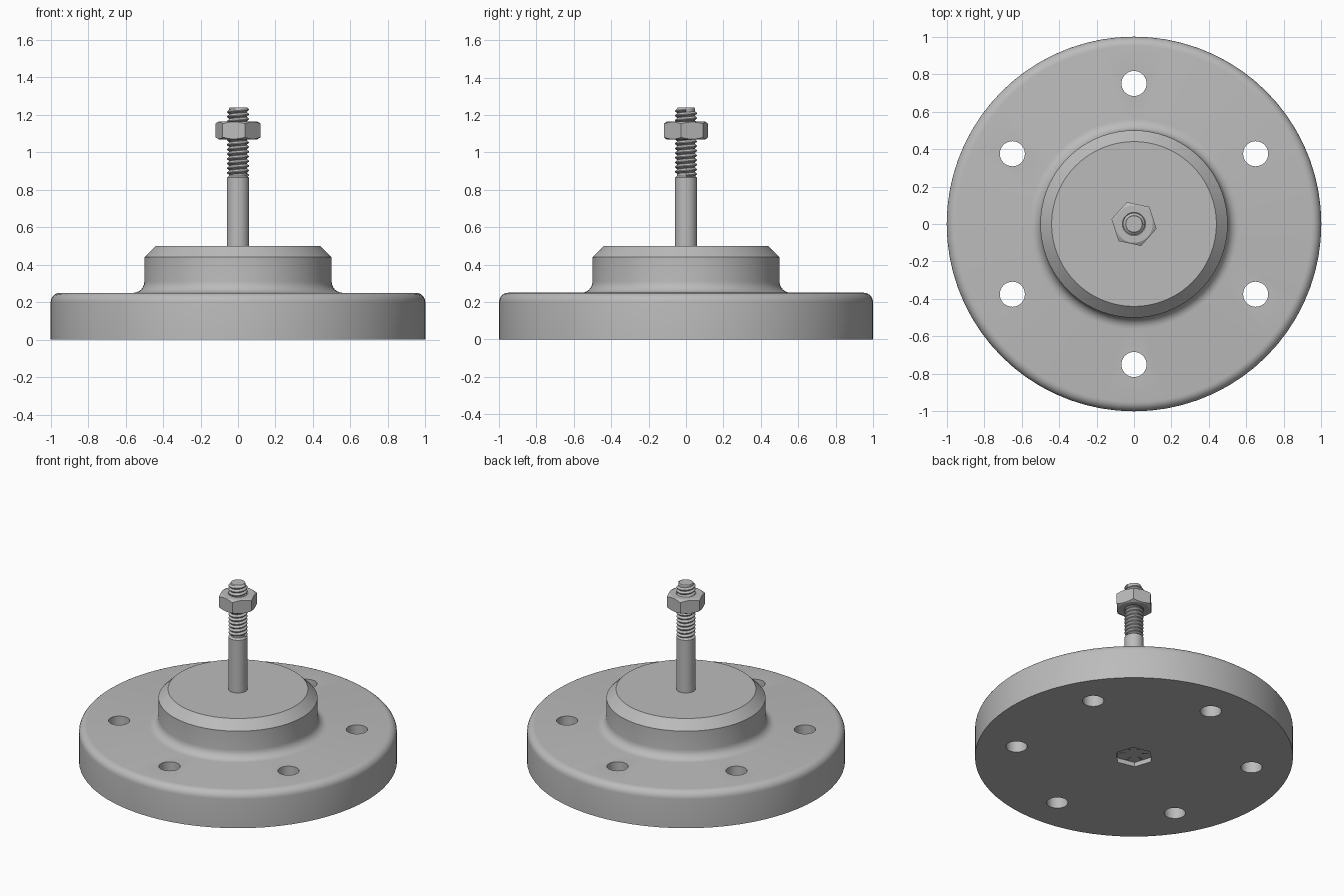
import bpy, bmesh
from math import pi, cos, sin, radians
from mathutils import Matrix, Vector

cube = bpy.data.objects.get("Cube")
if cube:
    bpy.data.objects.remove(cube, do_unlink=True)

HEX_TURN = radians(18)

steel = bpy.data.materials.new("steel grey")
steel.use_nodes = True
GREY = (0.5, 0.5, 0.5, 1)
steel.diffuse_color = GREY
steel.node_tree.nodes["Principled BSDF"].inputs["Base Color"].default_value = GREY


def make(name, bm):
    bmesh.ops.recalc_face_normals(bm, faces=bm.faces)
    mesh = bpy.data.meshes.new(name)
    bm.to_mesh(mesh)
    bm.free()
    mesh.materials.append(steel)
    obj = bpy.data.objects.new(name, mesh)
    bpy.context.collection.objects.link(obj)
    return obj


def lathe(name, profile, steps=64, closed=False):
    """Revolve (radius, height) points around z."""
    bm = bmesh.new()
    vs = [bm.verts.new((r, 0, z)) for r, z in profile]
    pairs = list(zip(vs, vs[1:])) + ([(vs[-1], vs[0])] if closed else [])
    edges = [bm.edges.new(p) for p in pairs]
    bmesh.ops.spin(bm, geom=vs + edges, axis=(0, 0, 1), cent=(0, 0, 0),
                   angle=2 * pi, steps=steps)
    bmesh.ops.remove_doubles(bm, verts=bm.verts, dist=1e-5)
    return make(name, bm)


def prism(bm, sides, radius, z0, z1, x=0, y=0, turn=0):
    place = Matrix.Translation((x, y, (z0 + z1) / 2)) @ Matrix.Rotation(turn, 4, "Z")
    bmesh.ops.create_cone(bm, cap_ends=True, segments=sides, radius1=radius,
                          radius2=radius, depth=z1 - z0, matrix=place)


def carve(obj, bm, operation):
    """Apply a boolean with a temporary cutter."""
    cutter = make("cutter", bm)
    cutter.hide_render = True
    mod = obj.modifiers.new("carve", "BOOLEAN")
    mod.operation, mod.solver, mod.object = operation, "EXACT", cutter
    bpy.context.view_layer.update()
    graph = bpy.context.evaluated_depsgraph_get()
    result = bpy.data.meshes.new_from_object(obj.evaluated_get(graph))
    obj.modifiers.clear()
    obj.data = result
    bpy.data.objects.remove(cutter, do_unlink=True)


def smooth(obj, angle=30):
    bpy.ops.object.select_all(action="DESELECT")
    obj.select_set(True)
    bpy.context.view_layer.objects.active = obj
    bpy.ops.object.shade_smooth_by_angle(angle=radians(angle))


def arc(cx, cz, radius, start, end, steps=6):
    angles = [radians(start + (end - start) * i / steps) for i in range(steps + 1)]
    return [(cx + radius * cos(a), cz + radius * sin(a)) for a in angles]


# Flange with rounded rim, filleted hub and chamfered hub top
profile = [(0, 0), (1, 0)]
profile += arc(0.95, 0.2, 0.05, 0, 90)
profile += arc(0.56, 0.31, 0.06, 270, 180)
profile += [(0.5, 0.44), (0.44, 0.5), (0, 0.5)]
flange = lathe("flange", profile, 72)

# Bolt holes and the hexagonal pocket underneath
bm = bmesh.new()
for i in range(6):
    a = radians(30 + 60 * i)
    prism(bm, 32, 0.067, -0.1, 0.4, 0.75 * cos(a), 0.75 * sin(a))
prism(bm, 6, 0.122, -0.1, 0.1, turn=HEX_TURN)
carve(flange, bm, "DIFFERENCE")
smooth(flange)

# Bolt head recessed in the pocket, with raised radial marks
bm = bmesh.new()
prism(bm, 6, 0.12, 0.03, 0.1, turn=HEX_TURN)
for i in range(6):
    place = Matrix.Rotation(HEX_TURN + i * pi / 3, 4, "Z") @ Matrix.Translation((0.07, 0, 0.028))
    bmesh.ops.create_cube(bm, size=1, matrix=place @ Matrix.Diagonal((0.04, 0.008, 0.006, 1)))
make("bolt_head", bm)

# Plain shank and the core of the threaded end
shank = lathe("bolt_shank", [(0, 0.09), (0.06, 0.09), (0.06, 0.865), (0.047, 0.875),
                             (0.047, 1.235), (0.044, 1.24), (0, 1.24)], 32)
smooth(shank)

# Helical thread
PITCH, TURNS, STEPS = 0.025, 14, 32
bm = bmesh.new()
ridge = [(0.046, 0), (0.059, 0.01), (0.059, 0.014), (0.046, PITCH)]
vs = [bm.verts.new((r, 0, 0.866 + z)) for r, z in ridge]
edges = [bm.edges.new(p) for p in zip(vs, vs[1:])]
bmesh.ops.spin(bm, geom=vs + edges, axis=(0, 0, 1), cent=(0, 0, 0), angle=2 * pi * TURNS,
               steps=STEPS * TURNS, dvec=Vector((0, 0, PITCH / STEPS)))
bmesh.ops.remove_doubles(bm, verts=bm.verts, dist=1e-5)
smooth(make("bolt_thread", bm))

# Hex nut with turned corners and a countersunk bore
LOW, HIGH = 1.068, 1.166
nut = lathe("hex_nut", [(0.05, LOW + 0.012), (0.062, LOW), (0.1, LOW), (0.135, LOW + 0.02),
                        (0.135, HIGH - 0.02), (0.1, HIGH), (0.062, HIGH), (0.05, HIGH - 0.012)],
            48, closed=True)
bm = bmesh.new()
prism(bm, 6, 0.123, LOW - 0.1, HIGH + 0.1, turn=HEX_TURN)
carve(nut, bm, "INTERSECT")
smooth(nut, 20)
